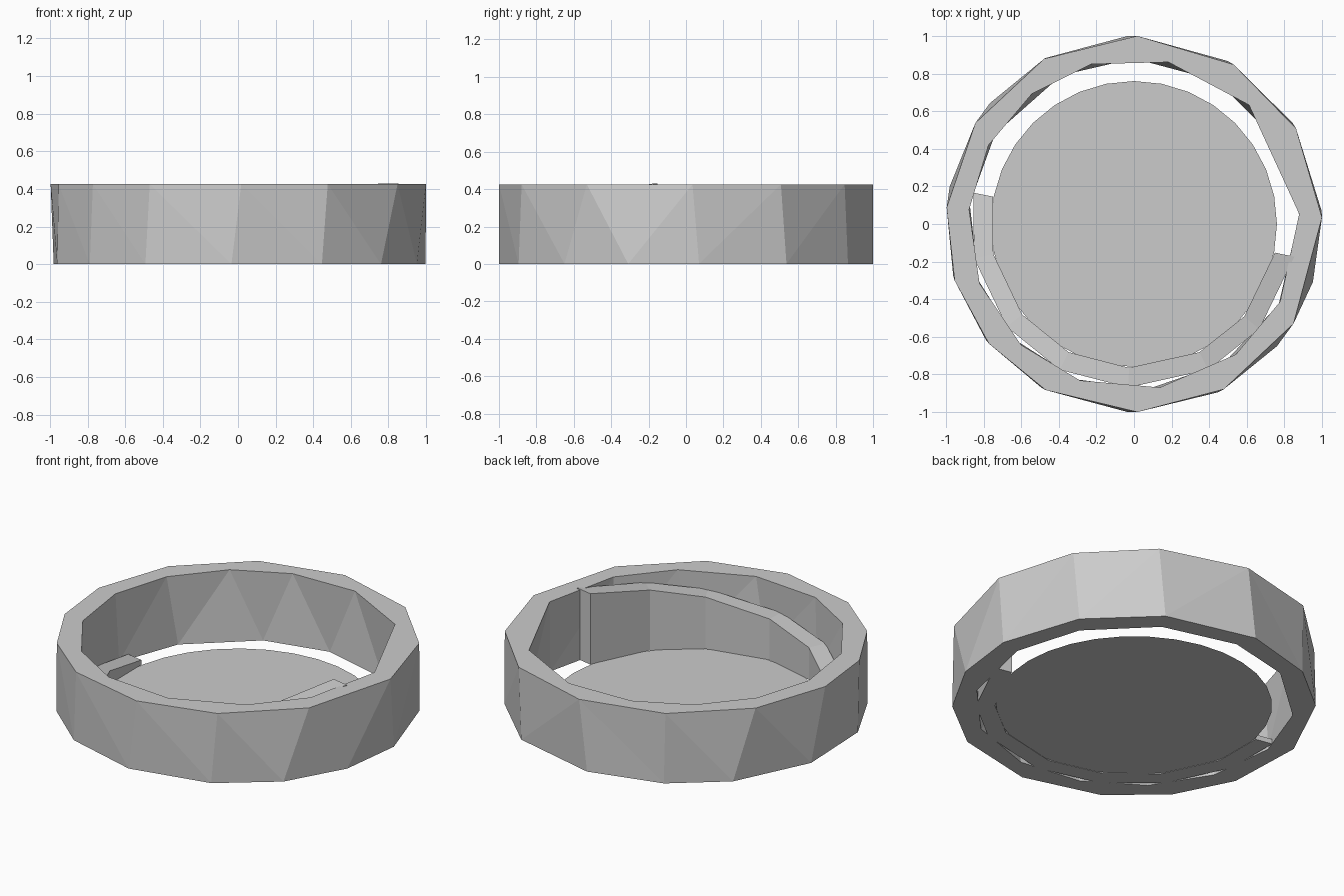
import bpy, bmesh
from math import sin, cos, radians

if "Cube" in bpy.data.objects:
    bpy.data.objects.remove(bpy.data.objects["Cube"])

HEIGHT = 0.425


def polar(r, deg, z):
    a = radians(deg)
    return (r * cos(a), r * sin(a), z)


def finish(name, bm):
    bmesh.ops.recalc_face_normals(bm, faces=bm.faces)
    mesh = bpy.data.meshes.new(name)
    bm.to_mesh(mesh)
    bm.free()
    obj = bpy.data.objects.new(name, mesh)
    bpy.context.collection.objects.link(obj)
    return obj


def zip_loops(bm, a, b):
    """Triangle strip between two closed loops of (angle, vert) pairs."""
    i = j = 0
    na, nb = len(a), len(b)
    while i < na or j < nb:
        next_a = a[(i + 1) % na][0] + 360 * ((i + 1) // na)
        next_b = b[(j + 1) % nb][0] + 360 * ((j + 1) // nb)
        va, vb = a[i % na][1], b[j % nb][1]
        if j >= nb or (i < na and next_a <= next_b):
            bm.faces.new((va, a[(i + 1) % na][1], vb))
            i += 1
        else:
            bm.faces.new((va, b[(j + 1) % nb][1], vb))
            j += 1


# Faceted outer ring: each rim has its own irregular corner angles
rims = [
    (1.0, HEIGHT, (2, 30.5, 58, 89, 118.5, 147.5, 175, 197.5, 219.5, 242, 271, 298.5, 328)),
    (0.88, HEIGHT, (3.5, 46, 78, 105, 128, 151.5, 175, 201, 227, 251, 279, 308, 332)),
    (0.88, 0.0, (3, 30, 60, 90, 116, 147, 173, 200, 225, 250, 275, 303, 331)),
    (1.0, 0.0, (4, 32.5, 60, 92, 118, 140, 168.5, 196, 218, 240.5, 268, 296.5, 319.5, 342)),
]
bm = bmesh.new()
loops = [[(d, bm.verts.new(polar(r, d, z))) for d in angles] for r, z, angles in rims]
for k in range(4):
    zip_loops(bm, loops[k], loops[(k + 1) % 4])
finish("outer_ring", bm)

# Rising half-ring ramp inside the front half
bm = bmesh.new()
sections = []
for d in (169, 192, 219, 243, 268, 297, 320, 348.5):
    top = 0.03 + 0.4 * (d - 169) / 179.5
    sections.append([bm.verts.new(polar(r, d, z))
                     for r, z in ((0.765, 0), (0.87, 0), (0.87, top), (0.765, top))])
for s, t in zip(sections, sections[1:]):
    for k in range(4):
        n = (k + 1) % 4
        bm.faces.new((s[k], s[n], t[n], t[k]))
bm.faces.new(sections[0])
bm.faces.new(sections[-1])
finish("spiral_ramp", bm)

# Flat floor disc
bm = bmesh.new()
bmesh.ops.create_circle(bm, cap_ends=True, segments=32, radius=0.76)
bmesh.ops.translate(bm, verts=bm.verts, vec=(0, 0, 0.002))
finish("floor_disc", bm)
